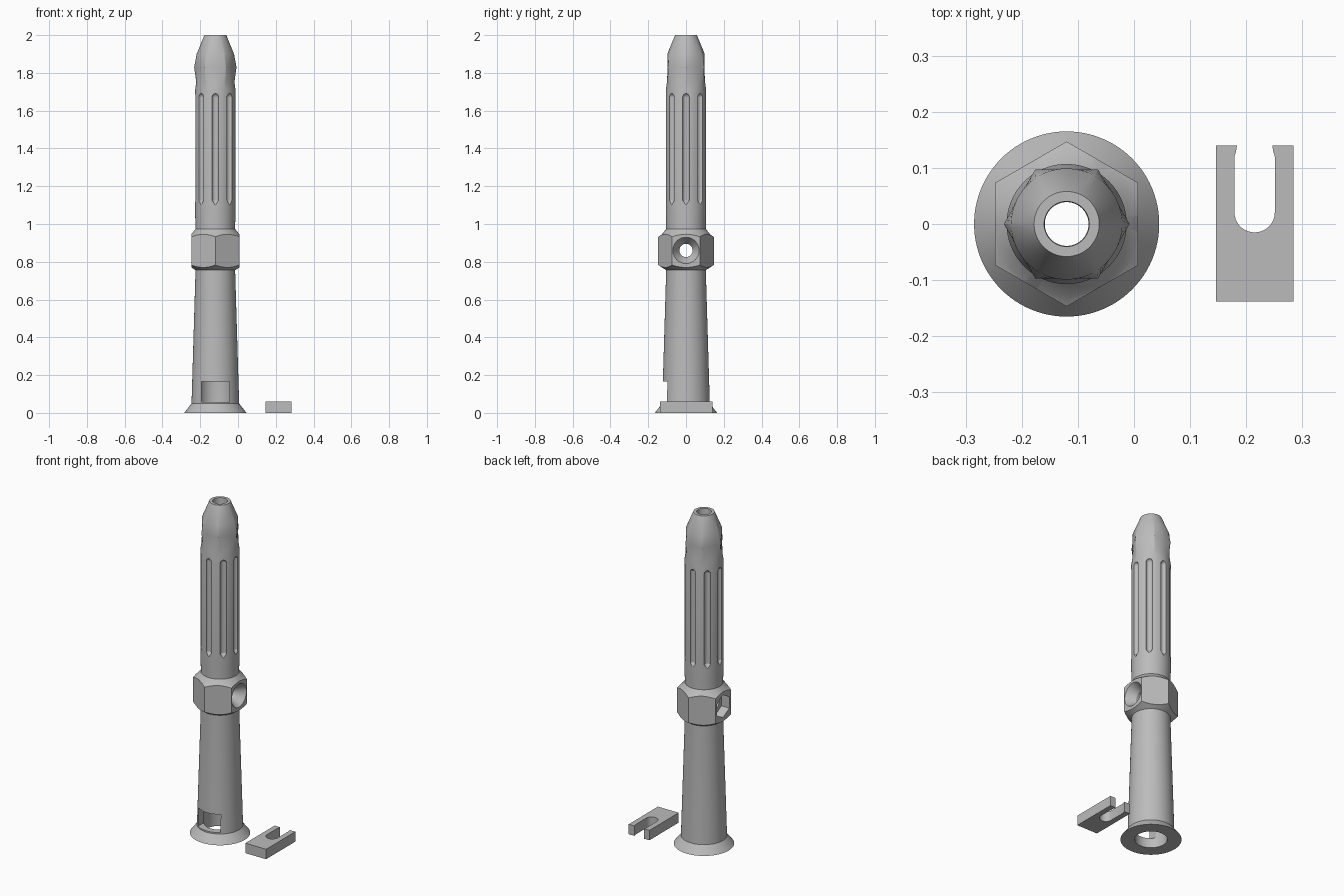
import bpy, bmesh
from math import sin, cos, pi, radians
from mathutils import Matrix

cube = bpy.data.objects.get("Cube")
if cube:
    bpy.data.objects.remove(cube, do_unlink=True)

grey = bpy.data.materials.new("plain grey")
grey.use_nodes = True
tone = (0.5, 0.5, 0.5, 1)
grey.diffuse_color = tone
grey.node_tree.nodes["Principled BSDF"].inputs["Base Color"].default_value = tone

AXIS_X = -0.12


def make_object(name, bm):
    bmesh.ops.recalc_face_normals(bm, faces=bm.faces[:])
    mesh = bpy.data.meshes.new(name)
    bm.to_mesh(mesh)
    bm.free()
    mesh.materials.append(grey)
    obj = bpy.data.objects.new(name, mesh)
    bpy.context.collection.objects.link(obj)
    return obj


def loft(name, rings, segs=96, phase=0.0, place=Matrix(), hex_z=None):
    """Stack closed rings of (z, radius); the ring at hex_z becomes a hexagon."""
    bm = bmesh.new()
    loops = []
    for z, r in rings:
        loop = []
        for i in range(segs):
            a = phase + 2 * pi * i / segs
            radius = r
            if z == hex_z:
                radius = r / cos(a % (pi / 3) - pi / 6)
            loop.append(bm.verts.new(place @ Matrix.Translation(
                (radius * cos(a), radius * sin(a), z)).translation))
        loops.append(loop)
    for low, high in zip(loops, loops[1:]):
        for i in range(segs):
            j = (i + 1) % segs
            bm.faces.new((low[i], low[j], high[j], high[i]))
    bm.faces.new(loops[0])
    bm.faces.new(loops[-1])
    return make_object(name, bm)


def combine(target, tool, operation):
    """Apply a boolean and discard the tool."""
    tool.hide_render = True
    mod = target.modifiers.new("boolean", 'BOOLEAN')
    mod.operation, mod.solver, mod.object = operation, 'EXACT', tool
    bpy.context.view_layer.update()
    graph = bpy.context.evaluated_depsgraph_get()
    mesh = bpy.data.meshes.new_from_object(target.evaluated_get(graph))
    target.modifiers.clear()
    target.data = mesh
    bpy.data.objects.remove(tool, do_unlink=True)


# Turned body: flared foot, tapered leg, straight grip, faceted neck, cone tip
body = loft("turned_body", [
    (0, 0.165), (0.05, 0.126), (0.75, 0.105), (1.0, 0.105), (1.05, 0.107),
    (1.71, 0.107), (1.75, 0.101), (1.83, 0.097), (1.90, 0.099), (2.0, 0.058)],
    hex_z=1.83)

# Hexagonal collar with chamfered corners
collar = loft("hex_collar", [
    (0.75, 0.095), (0.755, 0.104), (0.785, 0.15), (0.93, 0.15),
    (0.945, 0.128), (0.975, 0.104), (0.98, 0.095)])
combine(collar, loft("hex_cutter", [(0.7, 0.147), (1.05, 0.147)], 6, pi / 2),
        'INTERSECT')
combine(body, collar, 'UNION')

# Long flutes round the grip, pointed below and rounded above
for k in range(8):
    place = Matrix.Rotation(k * pi / 4, 4, 'Z') @ Matrix.Translation((0.109, 0, 0))
    combine(body, loft("flute_cutter", [
        (1.10, 0.001), (1.125, 0.018), (1.675, 0.018), (1.685, 0.013),
        (1.692, 0.002)], 20, 0, place), 'DIFFERENCE')

# Central bore, wide in the leg and narrow above
combine(body, loft("bore_cutter", [
    (-0.05, 0.088), (0.62, 0.085), (0.72, 0.039), (1.99, 0.039),
    (2.02, 0.043)], 64), 'DIFFERENCE')

# Cross hole with a countersink on the left and a nut pocket on the right
sideways = Matrix.Translation((0, 0, 0.86)) @ Matrix.Rotation(pi / 2, 4, 'Y')
combine(body, loft("cross_hole_cutter", [
    (-0.2, 0.035), (0.075, 0.035), (0.128, 0.07), (0.16, 0.091)],
    48, 0, sideways), 'DIFFERENCE')
combine(body, loft("nut_pocket_cutter", [(-0.2, 0.068), (-0.075, 0.068)],
                   6, 0, sideways), 'DIFFERENCE')

# Front slot for the clip
bm = bmesh.new()
bmesh.ops.create_cube(bm, size=1, matrix=Matrix.Translation((0, -0.1, 0.112))
                      @ Matrix.Diagonal((0.148, 0.2, 0.108, 1)))
combine(body, make_object("slot_cutter", bm), 'DIFFERENCE')
body.location.x = AXIS_X

# Flat fork clip with a rounded throat and inward lips
half = [(0.0315, 0.14), (0.033, 0.13), (0.036, 0.12)]
throat = [(0.036 * cos(radians(a)), 0.021 + 0.036 * sin(radians(a)))
          for a in range(0, -181, -10)]
outline = ([(-0.069, -0.138), (0.069, -0.138), (0.069, 0.14)] + half + throat
           + [(-x, y) for x, y in reversed(half)] + [(-0.069, 0.14)])
bm = bmesh.new()
face = bm.faces.new([bm.verts.new((x, y, 0)) for x, y in outline])
extruded = bmesh.ops.extrude_face_region(bm, geom=[face], use_keep_orig=True)
top = [v for v in extruded["geom"] if isinstance(v, bmesh.types.BMVert)]
bmesh.ops.translate(bm, verts=top, vec=(0, 0, 0.06))
clip = make_object("fork_clip", bm)
clip.location.x = 0.215

# Smooth the turned surfaces, keeping edges sharp
for obj in (body, clip):
    bpy.ops.object.select_all(action='DESELECT')
    obj.select_set(True)
    bpy.context.view_layer.objects.active = obj
    bpy.ops.object.shade_smooth_by_angle(angle=radians(25))
